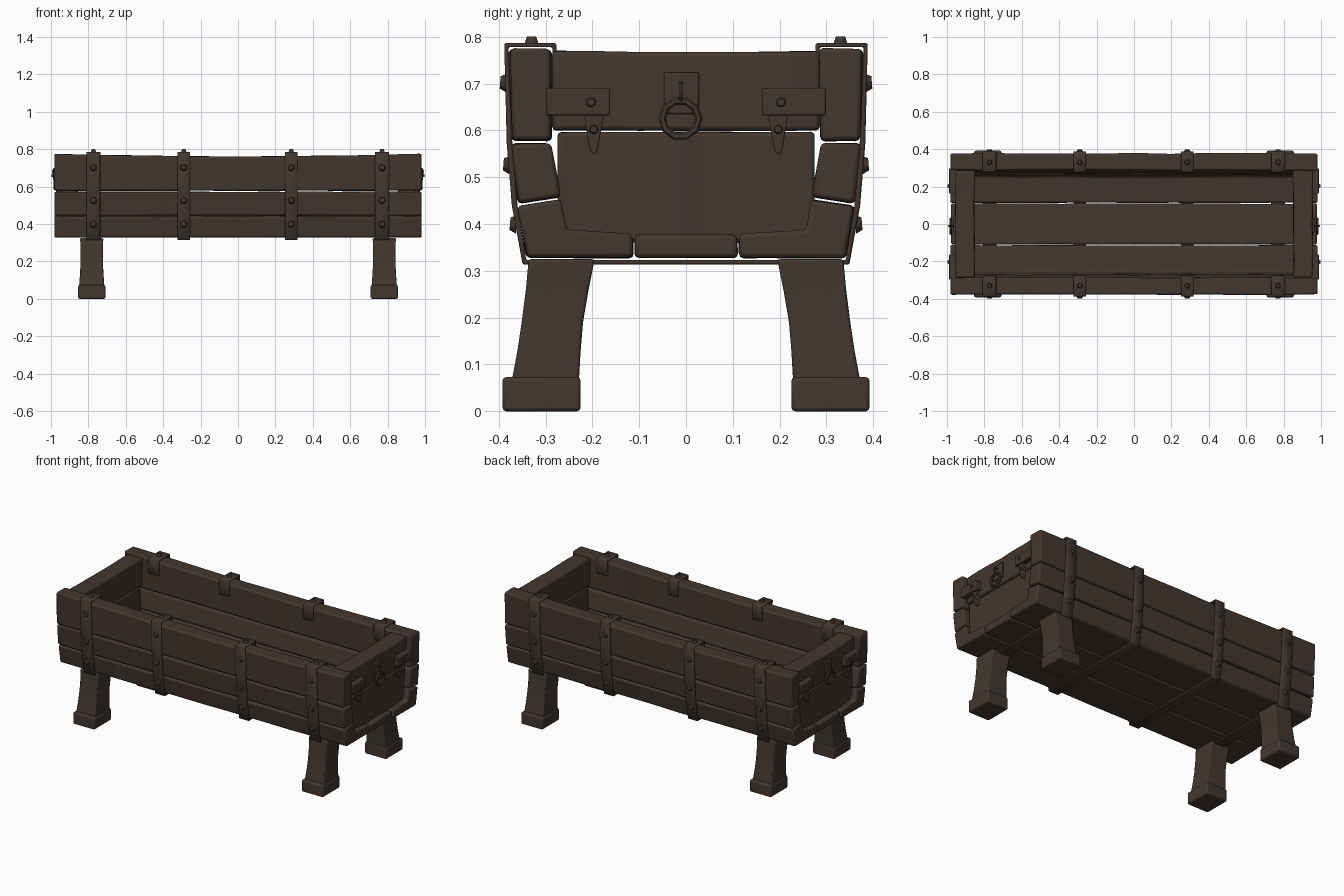
import bpy, bmesh, math, random
from mathutils import Vector

random.seed(4)
cube = bpy.data.objects.get("Cube")
if cube:
    bpy.data.objects.remove(cube, do_unlink=True)

wood = bpy.data.materials.new("dark brown wood")
wood.use_nodes = True
COLOR = (0.055, 0.038, 0.029, 1)
wood.diffuse_color = COLOR
bsdf = wood.node_tree.nodes["Principled BSDF"]
bsdf.inputs["Base Color"].default_value = COLOR
bsdf.inputs["Roughness"].default_value = 0.9


def finish(name, bm, bevel=0.0, thickness=0.0, segments=2):
    bmesh.ops.recalc_face_normals(bm, faces=bm.faces)
    mesh = bpy.data.meshes.new(name)
    bm.to_mesh(mesh)
    bm.free()
    mesh.materials.append(wood)
    obj = bpy.data.objects.new(name, mesh)
    bpy.context.collection.objects.link(obj)
    if thickness:
        mod = obj.modifiers.new("thickness", 'SOLIDIFY')
        mod.thickness, mod.offset = thickness, 0
    if bevel:
        mod = obj.modifiers.new("worn edges", 'BEVEL')
        mod.width, mod.segments, mod.limit_method = bevel, segments, 'ANGLE'
        mod.angle_limit = math.radians(35)
    bpy.ops.object.select_all(action='DESELECT')
    obj.select_set(True)
    bpy.context.view_layer.objects.active = obj
    bpy.ops.object.shade_smooth_by_angle(angle=math.radians(40))
    return obj


def loft(name, sections, bevel, segments=2):
    """Closed solid through a list of matching point loops."""
    bm = bmesh.new()
    rings = [[bm.verts.new(p) for p in sec] for sec in sections]
    n = len(rings[0])
    for a, b in zip(rings, rings[1:]):
        for i in range(n):
            j = (i + 1) % n
            bm.faces.new((a[i], a[j], b[j], b[i]))
    bm.faces.new(rings[0])
    bm.faces.new(rings[-1])
    return finish(name, bm, bevel, 0, segments)


def plank(name, profile, half, along_y=False, sag=0.0, wear=0.003, bevel=0.009, steps=10):
    """Slightly worn board: profile is (across, height)."""
    sections = []
    top = max(z for _, z in profile)
    for k in range(steps + 1):
        t = -1 + 2 * k / steps
        sec = []
        for a, z in profile:
            drop = sag * math.cos(t * math.pi / 2) if z > top - 0.01 else 0
            a2 = a + random.uniform(-wear, wear)
            z2 = z - drop + random.uniform(-wear, wear) * 0.5
            sec.append((a2, t * half, z2) if along_y else (t * half, a2, z2))
        sections.append(sec)
    return loft(name, sections, bevel)


def box(name, x, y, z, bevel):
    return loft(name, [[(a, y[0], z[0]), (a, y[1], z[0]), (a, y[1], z[1]), (a, y[0], z[1])]
                       for a in x], bevel)


def bolt(name, pos, normal, radius=0.02, height=0.014):
    bm = bmesh.new()
    bmesh.ops.create_cone(bm, cap_ends=True, segments=10, radius1=radius,
                          radius2=radius * 0.65, depth=height)
    rot = Vector((0, 0, 1)).rotation_difference(Vector(normal)).to_matrix()
    bmesh.ops.rotate(bm, verts=bm.verts, matrix=rot)
    bmesh.ops.translate(bm, verts=bm.verts, vec=pos)
    return finish(name, bm)


def ring(name, center, ry, rz, tube, major=10, tilt=0.0, upright=False):
    """Ring facing x, or standing out along x when upright."""
    bm = bmesh.new()
    loops = []
    for i in range(major):
        a = math.tau * i / major
        loop = []
        for j in range(6):
            b = math.tau * j / 6
            u = (ry + tube * math.cos(b)) * math.cos(a)
            v = (rz + tube * math.cos(b)) * math.sin(a)
            w = tube * math.sin(b) + tilt * v
            offset = (u, w, v) if upright else (w, u, v)
            loop.append(bm.verts.new(Vector(center) + Vector(offset)))
        loops.append(loop)
    for i in range(major):
        for j in range(6):
            k, m = (i + 1) % major, (j + 1) % 6
            bm.faces.new((loops[i][j], loops[k][j], loops[k][m], loops[i][m]))
    return finish(name, bm)


# Side boards and floor
SIDE = {
    "upper_side_board": [(0.287, 0.775), (0.378, 0.775), (0.371, 0.578), (0.289, 0.578)],
    "middle_side_board": [(0.291, 0.572), (0.371, 0.572), (0.359, 0.444), (0.268, 0.458)],
    "lower_corner_board": [(0.268, 0.452), (0.359, 0.438), (0.34, 0.328), (0.114, 0.328),
                           (0.114, 0.378), (0.255, 0.388)],
}
for s, side in ((-1, "front"), (1, "back")):
    for name, prof in SIDE.items():
        plank(f"{side}_{name}", [(s * y, z) for y, z in prof], 0.982,
              sag=0.014 if "upper" in name else 0)
plank("floor_board", [(-0.109, 0.328), (0.109, 0.328), (0.109, 0.378), (-0.109, 0.378)],
      0.978, wear=0.002)

# Metal straps wrapped around the body, with bolts
HALF = [(0.281, 0.69), (0.281, 0.782), (0.384, 0.782), (0.377, 0.573),
        (0.366, 0.44), (0.345, 0.318)]
PATH = HALF + [(-y, z) for y, z in reversed(HALF)]
for i, (x, w) in enumerate(((-0.773, 0.037), (-0.29, 0.034), (0.285, 0.034), (0.77, 0.037))):
    bm = bmesh.new()
    rows = [[bm.verts.new((x + dx, y, z)) for dx in (-w, w)] for y, z in PATH]
    for a, b in zip(rows, rows[1:]):
        bm.faces.new((a[0], a[1], b[1], b[0]))
    finish(f"strap_{i}", bm, 0.003, 0.012, 1)
    for s in (-1, 1):
        bolt("strap_top_bolt", (x, s * 0.33, 0.793), (0, 0, 1), 0.015, 0.016)
        for y, z in ((0.39, 0.702), (0.383, 0.527), (0.369, 0.4)):
            bolt("strap_side_bolt", (x, s * y, z), (0, s, 0.08))

# Legs with block feet
LEG = ((0.325, 0.195, 0.336, 0.062), (0.26, 0.208, 0.342, 0.06), (0.19, 0.22, 0.351, 0.06),
       (0.13, 0.225, 0.36, 0.063), (0.06, 0.229, 0.373, 0.068))
for sx in (-1, 1):
    for sy in (-1, 1):
        cx = sx * 0.782
        loft("leg", [[(cx - h, sy * a, z), (cx + h, sy * a, z), (cx + h, sy * b, z),
                      (cx - h, sy * b, z)] for z, a, b, h in LEG], 0.006)
        box("foot", (cx - 0.073, cx + 0.073), sorted((sy * 0.225, sy * 0.392)), (0, 0.073), 0.008)

# End walls and their fittings
for s in (-1, 1):
    plank("upper_end_board", [(s * 0.852, 0.77), (s * 0.955, 0.77), (s * 0.955, 0.6),
                              (s * 0.852, 0.6)], 0.286, True, sag=0.004, steps=6)
    plank("lower_end_board", [(s * 0.857, 0.596), (s * 0.948, 0.596), (s * 0.948, 0.36),
                              (s * 0.857, 0.36)], 0.275, True, steps=6)
    for sy in (-1, 1):
        box("bracket_plate", (s * 0.945, s * 0.988), sorted((sy * 0.162, sy * 0.298)),
            (0.632, 0.69), 0.004)
        tongue = [(0.176, 0.635), (0.218, 0.635), (0.206, 0.56), (0.2, 0.549),
                  (0.194, 0.549), (0.188, 0.56)]
        loft("bracket_tongue", [[(s * x, sy * y, z) for y, z in tongue]
                                for x in (0.945, 0.972)], 0.003)
        bolt("bracket_bolt", (s * 0.99, sy * 0.203, 0.66), (s, 0, 0), 0.012, 0.012)
        bolt("bracket_bolt", (s * 0.975, sy * 0.197, 0.602), (s, 0, 0), 0.011, 0.012)
    box("ring_plate", (s * 0.945, s * 0.965), (-0.047, 0.028), (0.635, 0.724), 0.004)
    ring("ring_staple", (s * 0.97, -0.011, 0.68), 0.02, 0.02, 0.005, 8, 0, True)
    ring("pull_ring", (s * 0.979, -0.012, 0.625), 0.039, 0.039, 0.008)
